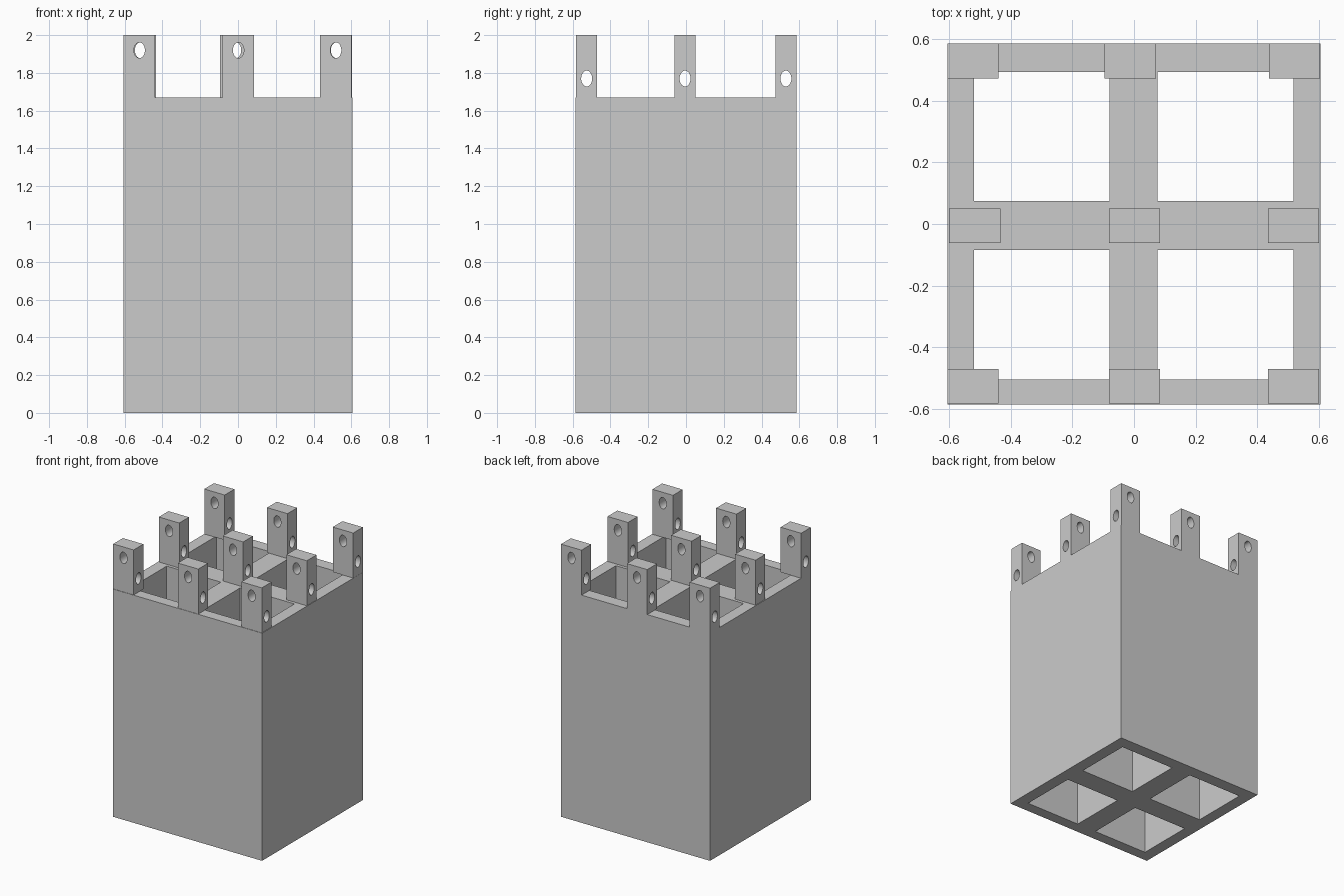
import bpy
import bmesh
from math import radians
from mathutils import Matrix, Vector

if "Cube" in bpy.data.objects:
    bpy.data.objects.remove(bpy.data.objects["Cube"], do_unlink=True)

BODY_TOP, TOP = 1.67, 2.0
POST_X, POST_Y = 0.166, 0.112

grey = bpy.data.materials.new("plain grey")
grey.use_nodes = True
colour = (0.6, 0.6, 0.6, 1)
grey.diffuse_color = colour
grey.node_tree.nodes["Principled BSDF"].inputs["Base Color"].default_value = colour


def add_box(bm, low, high):
    low, high = Vector(low), Vector(high)
    matrix = Matrix.Translation((low + high) / 2) @ Matrix.Diagonal(high - low).to_4x4()
    bmesh.ops.create_cube(bm, size=1, matrix=matrix)


def add_bore(bm, centre, axis):
    """Upright oval rod running along x or y."""
    turn = Matrix.Rotation(radians(90), 4, "Y" if axis == "X" else "X")
    oval = Matrix.Diagonal((0.029, 0.029, 0.042, 1))
    if axis == "X":
        oval[0][0] = 1
    else:
        oval[1][1] = 1
    bmesh.ops.create_cone(bm, cap_ends=True, segments=32, radius1=1, radius2=1,
                          depth=0.4, matrix=Matrix.Translation(centre) @ oval @ turn)


def make_object(name, bm):
    mesh = bpy.data.meshes.new(name)
    bm.to_mesh(mesh)
    bm.free()
    mesh.materials.append(grey)
    obj = bpy.data.objects.new(name, mesh)
    bpy.context.collection.objects.link(obj)
    return obj


def cut(obj, bm):
    """Subtract the cutter shapes, then discard the cutter."""
    cutter = make_object("cutter", bm)
    cutter.hide_render = True
    mod = obj.modifiers.new("cut", "BOOLEAN")
    mod.operation, mod.solver, mod.object = "DIFFERENCE", "EXACT", cutter
    bpy.context.view_layer.objects.active = obj
    bpy.ops.object.modifier_apply(modifier=mod.name)
    bpy.data.objects.remove(cutter, do_unlink=True)


# Body with four open shafts
bm = bmesh.new()
add_box(bm, (-0.605, -0.585, 0), (0.605, 0.585, BODY_TOP))
body = make_object("body", bm)
shafts = bmesh.new()
for x0, x1 in ((-0.52, -0.08), (0.077, 0.517)):
    for y0, y1 in ((-0.504, -0.084), (0.074, 0.494)):
        add_box(shafts, (x0, y0, -0.1), (x1, y1, BODY_TOP + 0.1))
cut(body, shafts)

# Nine posts, each drilled through both ways
rows = {
    "front": (-0.526, (-0.522, 0.002, 0.518)),
    "middle": (-0.005, (-0.517, 0.002, 0.518)),
    "back": (0.529, (-0.522, -0.012, 0.521)),
}
for row, (y, columns) in rows.items():
    for column, x in zip(("right", "centre", "left"), columns):
        bm = bmesh.new()
        add_box(bm, (x - POST_X / 2, y - POST_Y / 2, BODY_TOP),
                (x + POST_X / 2, y + POST_Y / 2, TOP))
        post = make_object(f"post_{row}_{column}", bm)
        for axis, z in (("Y", 1.92), ("X", 1.77)):
            bore = bmesh.new()
            add_bore(bore, (x, y, z), axis)
            cut(post, bore)
        # Round the bores, keep the box edges sharp
        bpy.ops.object.select_all(action="DESELECT")
        post.select_set(True)
        bpy.ops.object.shade_smooth_by_angle(angle=radians(30))
